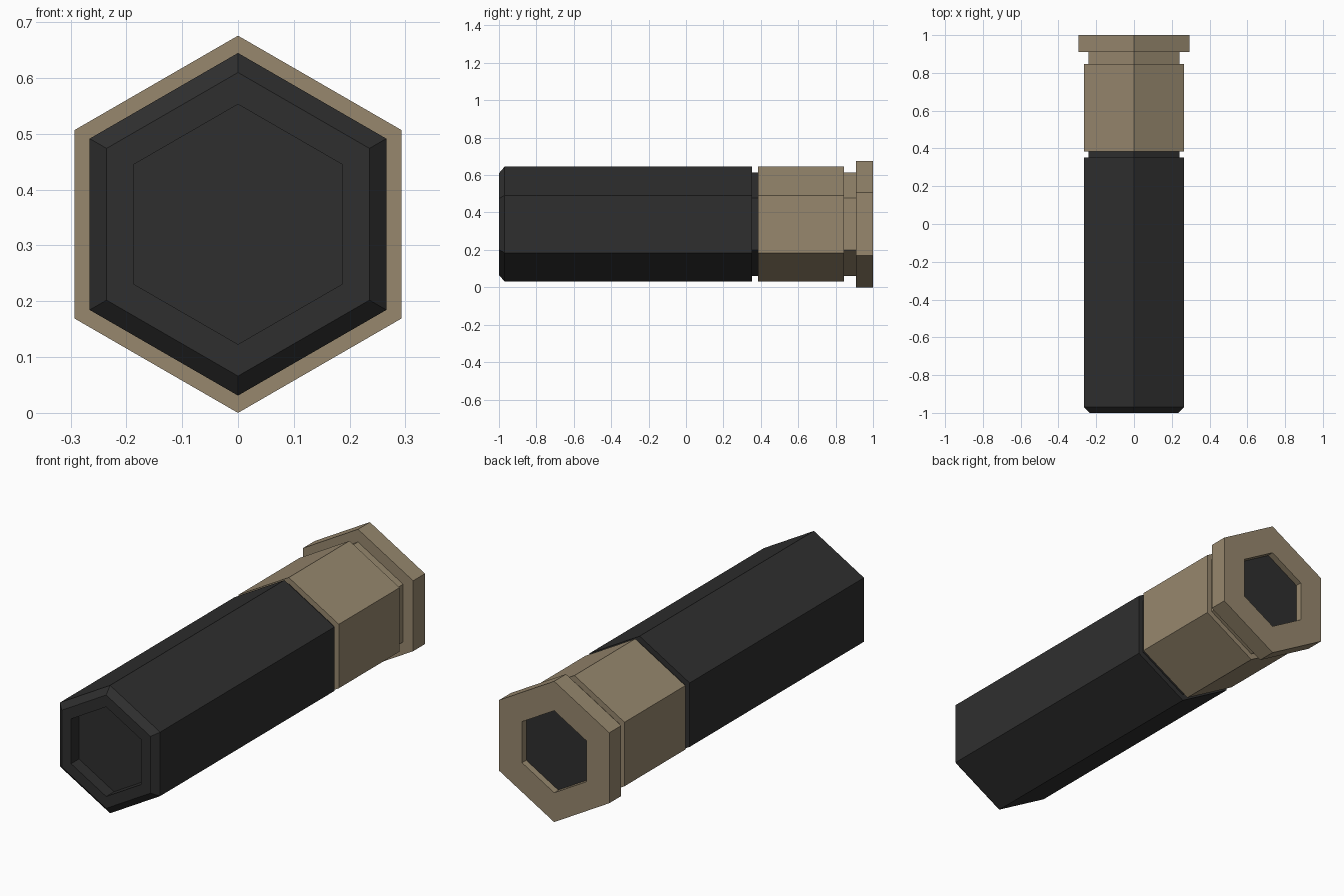
import bpy, bmesh, math

if "Cube" in bpy.data.objects:
    bpy.data.objects.remove(bpy.data.objects["Cube"])

CENTRE_Z = 0.338


def material(name, rgb):
    m = bpy.data.materials.new(name)
    m.diffuse_color = (*rgb, 1)
    m.use_nodes = True
    m.node_tree.nodes["Principled BSDF"].inputs["Base Color"].default_value = m.diffuse_color
    return m


dark = material("charcoal", (0.028, 0.028, 0.028))
tan = material("tan", (0.31, 0.245, 0.155))


def hex_sweep(name, profile, mat, cap_start=True, cap_end=True):
    """Six-sided sweep along y through (radius, y) stations, a point at the top."""
    bm = bmesh.new()
    rings = []
    for r, y in profile:
        rings.append([bm.verts.new((r * math.sin(i * math.pi / 3), y,
                                    CENTRE_Z + r * math.cos(i * math.pi / 3)))
                      for i in range(6)])
    for a, b in zip(rings, rings[1:]):
        for i in range(6):
            j = (i + 1) % 6
            bm.faces.new((a[i], a[j], b[j], b[i]))
    if cap_start:
        bm.faces.new(rings[0])
    if cap_end:
        bm.faces.new(rings[-1])
    bmesh.ops.recalc_face_normals(bm, faces=bm.faces)
    me = bpy.data.meshes.new(name)
    bm.to_mesh(me)
    bm.free()
    me.materials.append(mat)
    ob = bpy.data.objects.new(name, me)
    bpy.context.collection.objects.link(ob)
    return ob


# Dark barrel: recessed front, chamfered rim, long body, narrow neck
hex_sweep("barrel", [(0.215, -0.94), (0.215, -1.0), (0.272, -1.0), (0.307, -0.97),
                     (0.307, 0.352), (0.277, 0.352), (0.277, 0.385)], dark)

# Tan cap: collar, groove, end flange and open socket
hex_sweep("end_cap", [(0.277, 0.385), (0.307, 0.385), (0.307, 0.846), (0.277, 0.846),
                      (0.277, 0.91), (0.338, 0.91), (0.338, 1.0), (0.197, 1.0),
                      (0.197, 0.96)], tan, cap_start=False)

# Dark plate at the bottom of the rear socket
hex_sweep("socket_floor", [(0.196, 0.961), (0.196, 0.969)], dark)
